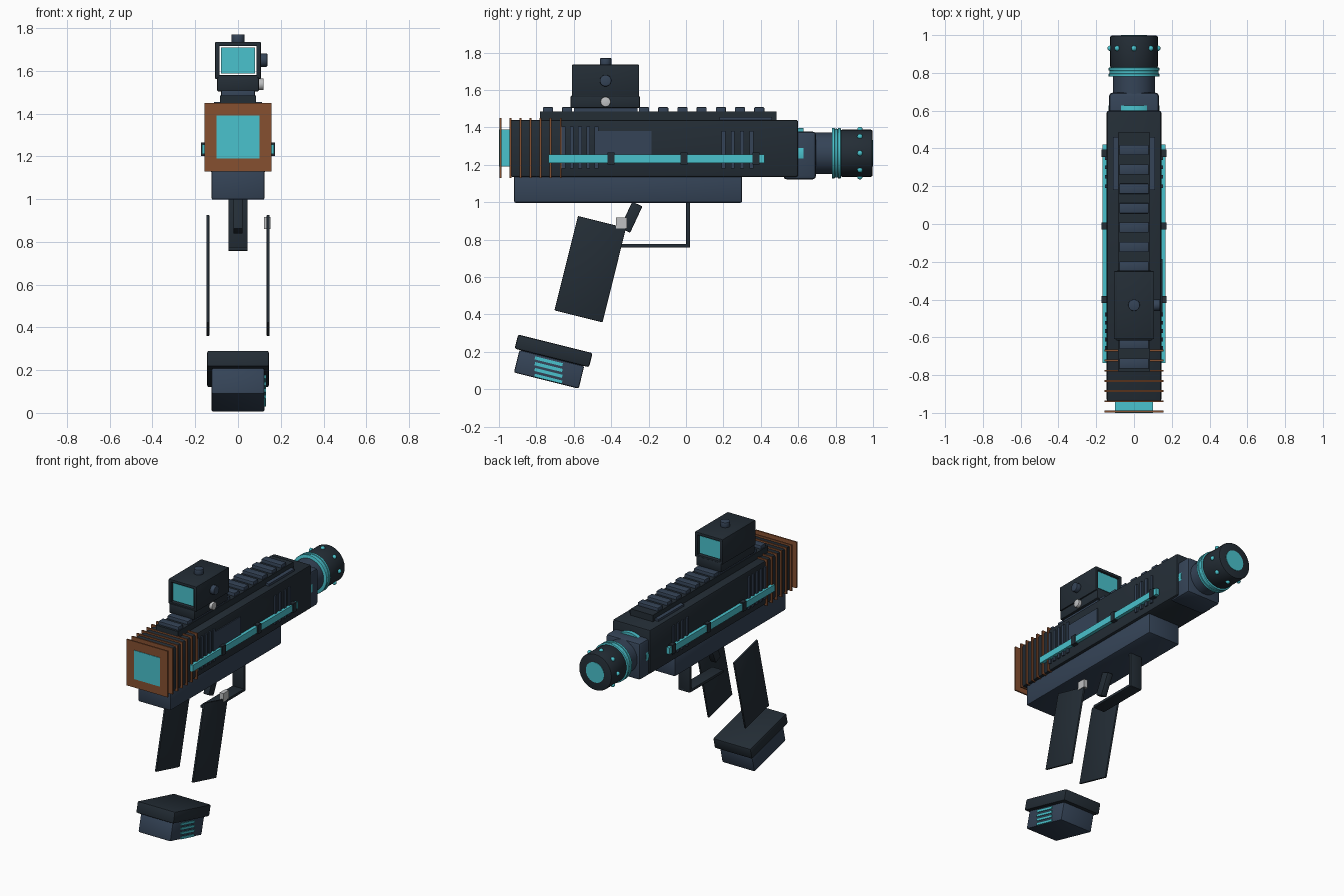
import bpy, bmesh, math
from mathutils import Matrix, Vector

if "Cube" in bpy.data.objects:
    bpy.data.objects.remove(bpy.data.objects["Cube"])


def material(name, rgb):
    m = bpy.data.materials.new(name)
    m.diffuse_color = (*rgb, 1)
    m.use_nodes = True
    m.node_tree.nodes["Principled BSDF"].inputs["Base Color"].default_value = m.diffuse_color
    return m


DARK = material("dark gunmetal", (0.017, 0.026, 0.036))
SLATE = material("slate blue", (0.035, 0.057, 0.095))
CYAN = material("glowing cyan", (0.068, 0.54, 0.61))
COPPER = material("copper", (0.24, 0.08, 0.03))
SILVER = material("silver", (0.52, 0.53, 0.54))


def finish(name, bm, mat, smooth=False):
    me = bpy.data.meshes.new(name)
    bm.to_mesh(me)
    bm.free()
    me.materials.append(mat)
    ob = bpy.data.objects.new(name, me)
    bpy.context.collection.objects.link(ob)
    if smooth:
        bpy.ops.object.select_all(action='DESELECT')
        ob.select_set(True)
        bpy.context.view_layer.objects.active = ob
        bpy.ops.object.shade_smooth_by_angle(angle=math.radians(35))
    return ob


def boxes(name, spans, mat, bevel=0.0, tilt=0.0):
    """Boxes given as (x0, x1, y0, y1, z0, z1), each tilted about x at its centre."""
    bm = bmesh.new()
    for x0, x1, y0, y1, z0, z1 in spans:
        c = Vector(((x0 + x1) / 2, (y0 + y1) / 2, (z0 + z1) / 2))
        m = (Matrix.Translation(c) @ Matrix.Rotation(math.radians(tilt), 4, 'X')
             @ Matrix.Diagonal((x1 - x0, y1 - y0, z1 - z0, 1)))
        bmesh.ops.create_cube(bm, size=1, matrix=m)
    if bevel:
        bmesh.ops.bevel(bm, geom=bm.edges[:], offset=bevel, segments=2,
                        profile=0.5, affect='EDGES')
    return finish(name, bm, mat, bool(bevel))


def both(x0, x1, *yz):
    """The same span on the right and left side."""
    return [(x0, x1, *yz), (-x1, -x0, *yz)]


def tilted(x0, x1, cy, cz, width, height):
    return (x0, x1, cy - width / 2, cy + width / 2, cz - height / 2, cz + height / 2)


def cylinder(name, centre, r, length, axis, mat, bevel=0.0, sides=32):
    bm = bmesh.new()
    rot = Vector((0, 0, 1)).rotation_difference(Vector(axis)).to_matrix().to_4x4()
    bmesh.ops.create_cone(bm, cap_ends=True, segments=sides, radius1=r, radius2=r,
                          depth=length, matrix=Matrix.Translation(centre) @ rot)
    if bevel:
        rims = [e for e in bm.edges if any(len(f.verts) > 4 for f in e.link_faces)]
        bmesh.ops.bevel(bm, geom=rims, offset=bevel, segments=2, profile=0.5, affect='EDGES')
    return finish(name, bm, mat, True)


# Main body
boxes("receiver", [(-0.145, 0.145, -0.94, 0.60, 1.135, 1.44)], DARK, 0.012)
boxes("lower_body", [(-0.125, 0.125, -0.92, 0.30, 0.997, 1.145)], SLATE, 0.01)
boxes("ejection_panel", [(0.14, 0.151, -0.47, -0.185, 1.25, 1.38)], SLATE)

# Rear cooling fins and energy core
boxes("cooling_fins", [(-0.157, 0.157, y - 0.005, y + 0.005, 1.13, 1.45)
                       for y in [-0.992 + 0.0537 * i for i in range(7)]], COPPER)
boxes("energy_core", [(-0.10, 0.10, -1.0, -0.93, 1.19, 1.39)], CYAN)

# Side vents, light strips and strip clamps
vents = []
for y in [-0.655, -0.611, -0.567, -0.523, -0.479]:
    vents += both(0.14, 0.154, y - 0.01, y + 0.01, 1.18, 1.405)
for y in [0.20, 0.25, 0.30, 0.35]:
    vents += both(0.14, 0.154, y - 0.01, y + 0.01, 1.18, 1.38)
boxes("side_vents", vents, SLATE)
boxes("light_strips", both(0.14, 0.168, -0.735, 0.42, 1.21, 1.255), CYAN)
clamps = []
for y in [-0.40, -0.01, 0.375]:
    clamps += both(0.14, 0.173, y - 0.019, y + 0.019, 1.202, 1.265)
boxes("strip_clamps", clamps, DARK)

# Top rail
boxes("rail_base", [(-0.085, 0.085, -0.78, 0.485, 1.43, 1.485)], DARK)
boxes("rail_teeth", [(-0.078, 0.078, y - 0.027, y + 0.027, 1.47, 1.508)
                     for y in [-0.738 + 0.1027 * i for i in range(12)]], SLATE, 0.004)
boxes("rail_side_bars", both(0.08, 0.112, 0.18, 0.46, 1.43, 1.455), SLATE)

# Sight: open housing with a lens at both ends
boxes("sight_base", [(-0.098, 0.098, -0.617, -0.247, 1.503, 1.57)], DARK, 0.008)
boxes("sight_foot", [(-0.08, 0.08, -0.60, -0.26, 1.48, 1.51)], SLATE)
boxes("sight_housing",
      both(0.086, 0.107, -0.61, -0.25, 1.566, 1.735)
      + [(-0.107, 0.107, -0.61, -0.25, 1.715, 1.735),
         (-0.107, 0.107, -0.61, -0.25, 1.562, 1.58)], DARK, 0.004)
boxes("sight_lenses", [(-0.08, 0.08, y - 0.005, y + 0.005, 1.588, 1.71)
                       for y in (-0.595, -0.265)], CYAN)
cylinder("sight_top_knob", (0, -0.43, 1.75), 0.031, 0.04, (0, 0, 1), SLATE, 0.004, 24)
cylinder("sight_side_knob", (0.12, -0.43, 1.65), 0.031, 0.035, (1, 0, 0), SLATE, 0.004, 24)
cylinder("sight_silver_knob", (0.105, -0.43, 1.537), 0.027, 0.03, (1, 0, 0), SILVER, 0.004, 24)

# Barrel
BZ = 1.262
Y = (0, 1, 0)
boxes("barrel_collar", [(-0.132, 0.132, 0.52, 0.695, 1.122, 1.378)], SLATE, 0.018)
cylinder("collar_ring", (0, 0.612, BZ), 0.135, 0.03, Y, CYAN)
cylinder("barrel", (0, 0.74, BZ), 0.112, 0.14, Y, SLATE)
for i, y in enumerate((0.788, 0.804, 0.82)):
    cylinder(f"barrel_ring_{i + 1}", (0, y, BZ), 0.131 if i == 1 else 0.135, 0.016, Y, CYAN, 0.004)
cylinder("muzzle", (0, 0.912, BZ), 0.126, 0.17, Y, DARK, 0.008)
cylinder("muzzle_lens", (0, 0.985, BZ), 0.07, 0.03, Y, CYAN)
bm = bmesh.new()
for i in range(8):
    a = i * math.pi / 4
    p = (0.126 * math.sin(a), 0.93, BZ + 0.126 * math.cos(a))
    bmesh.ops.create_icosphere(bm, subdivisions=2, radius=0.015,
                               matrix=Matrix.Translation(p))
finish("muzzle_studs", bm, CYAN, True)

# Grip panels, safety button, trigger and guard
grip = tilted(0.134, 0.148, -0.512, 0.642, 0.265, 0.52)
boxes("grip_panels", both(*grip), DARK, 0.004, -14)
boxes("safety_button", [(0.122, 0.151, -0.375, -0.315, 0.86, 0.917)], SILVER)
boxes("trigger", [tilted(-0.022, 0.022, -0.293, 0.92, 0.06, 0.155)], DARK, 0.005, -25)
boxes("trigger_guard", [(-0.045, 0.045, 0.0, 0.022, 0.757, 1.01),
                        (-0.045, 0.045, -0.35, 0.022, 0.757, 0.777)], DARK, 0.005)

# Magazine base
boxes("magazine_plate", [tilted(-0.145, 0.145, -0.708, 0.205, 0.41, 0.078)], DARK, 0.01, -14)
boxes("magazine_block", [tilted(-0.125, 0.125, -0.732, 0.107, 0.357, 0.125)], SLATE, 0.01, -14)
s, c = math.sin(math.radians(14)), math.cos(math.radians(14))
boxes("magazine_lights", [tilted(0.12, 0.131, -0.735 + 0.1 * d * s, 0.103 + d * c, 0.152, 0.017)
                          for d in (-0.048, -0.016, 0.016, 0.048)], CYAN, 0, -14)
